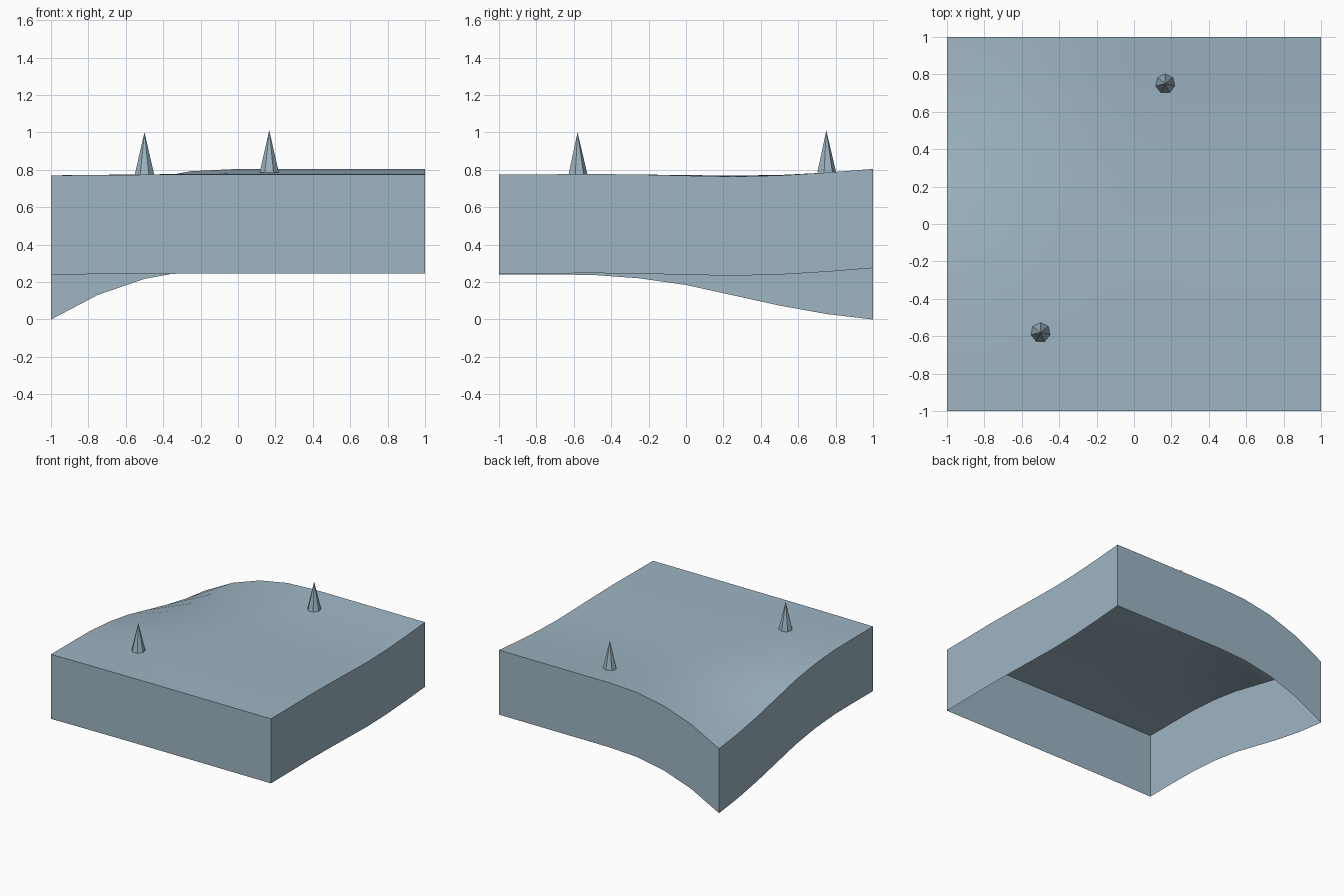
import bpy
import bmesh

cube = bpy.data.objects.get("Cube")
if cube:
    bpy.data.objects.remove(cube, do_unlink=True)

CELLS = 8
SKIRT = 0.53
# Profiles along y, front to back: back-corner dip strength and ground rise
DIP = [0.018, 0.02, 0.035, 0.09, 0.22, 0.42, 0.62, 0.82, 1.0]
RISE = [0, 0.001, 0.003, 0, -0.006, -0.011, -0.005, 0.01, 0.03]

slate = bpy.data.materials.new("slate_blue")
slate.use_nodes = True
colour = (0.34, 0.46, 0.545, 1)
slate.diffuse_color = colour
slate.node_tree.nodes["Principled BSDF"].inputs["Base Color"].default_value = colour


def sample(profile, y):
    """Linear lookup of a profile running from y = -1 to y = 1."""
    t = (y + 1) / 2 * CELLS
    i = min(int(t), CELLS - 1)
    return profile[i] + (profile[i + 1] - profile[i]) * (t - i)


def ground(x, y):
    rise = sample(RISE, y)
    if rise < 0:
        rise *= min(1, max(0, x + 0.5))
    return 0.775 + rise - 0.275 * max(0, -x) ** 2.25 * sample(DIP, y)


def finish(bm, name):
    mesh = bpy.data.meshes.new(name)
    bm.to_mesh(mesh)
    bm.free()
    mesh.materials.append(slate)
    obj = bpy.data.objects.new(name, mesh)
    bpy.context.collection.objects.link(obj)
    return obj


# Rolling ground with an open-bottomed skirt
bm = bmesh.new()
bmesh.ops.create_grid(bm, x_segments=CELLS, y_segments=CELLS, size=1)
for v in bm.verts:
    v.co.z = ground(v.co.x, v.co.y)
border = [e for e in bm.edges if e.is_boundary]
skirt = bmesh.ops.extrude_edge_only(bm, edges=border)["geom"]
for v in skirt:
    if isinstance(v, bmesh.types.BMVert):
        v.co.z -= SKIRT
bmesh.ops.recalc_face_normals(bm, faces=bm.faces)
bm.normal_update()
if max(bm.faces, key=lambda f: f.normal.z ** 2).normal.z < 0:
    bmesh.ops.reverse_faces(bm, faces=bm.faces)
terrain = finish(bm, "terrain_block")
bpy.ops.object.select_all(action="DESELECT")
terrain.select_set(True)
bpy.context.view_layer.objects.active = terrain
bpy.ops.object.shade_smooth_by_angle()

# Seven-sided spikes standing on the ground
HEIGHT = 0.226
for name, x, y in (("front_spike", -0.5, -0.58), ("back_spike", 0.167, 0.75)):
    bm = bmesh.new()
    bmesh.ops.create_cone(bm, cap_ends=True, segments=7, radius1=0.053,
                          radius2=0, depth=HEIGHT)
    bmesh.ops.remove_doubles(bm, verts=bm.verts, dist=0.0001)
    spike = finish(bm, name)
    spike.location = (x, y, ground(x, y) + HEIGHT / 2)
